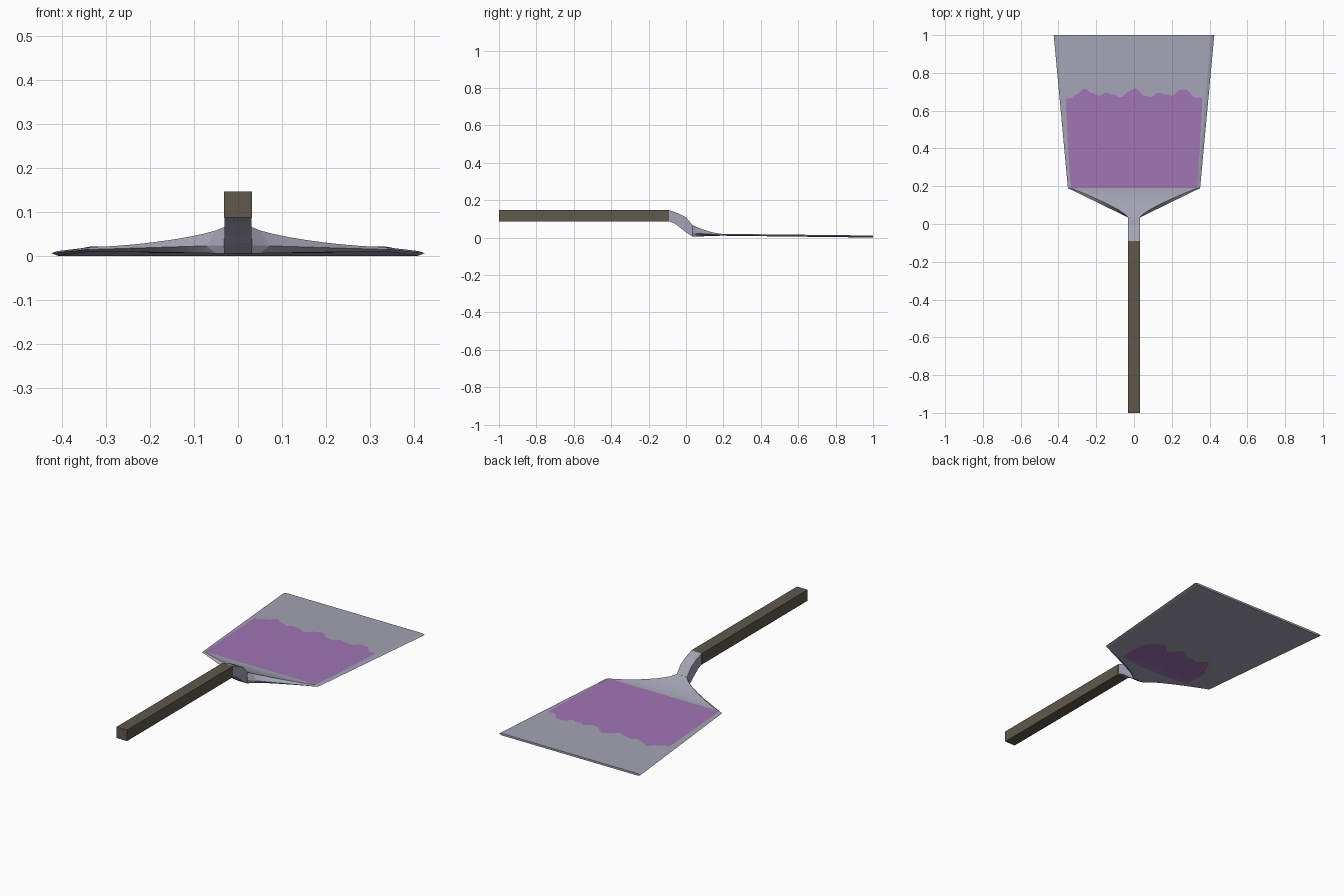
import bpy, bmesh, math

if "Cube" in bpy.data.objects:
    bpy.data.objects.remove(bpy.data.objects["Cube"])


def material(name, rgb):
    m = bpy.data.materials.new(name)
    m.diffuse_color = (*rgb, 1)
    m.use_nodes = True
    m.node_tree.nodes["Principled BSDF"].inputs["Base Color"].default_value = m.diffuse_color
    return m


steel = material("grey steel", (0.37, 0.37, 0.46))
wood = material("dark olive wood", (0.115, 0.10, 0.068))
paint = material("purple paint", (0.35, 0.18, 0.46))


def finish(name, bm, mat):
    bmesh.ops.remove_doubles(bm, verts=bm.verts, dist=1e-5)
    bmesh.ops.recalc_face_normals(bm, faces=bm.faces)
    me = bpy.data.meshes.new(name)
    bm.to_mesh(me)
    bm.free()
    me.materials.append(mat)
    ob = bpy.data.objects.new(name, me)
    bpy.context.collection.objects.link(ob)
    return ob


def loft(name, rings, mat):
    bm = bmesh.new()
    rows = [[bm.verts.new(p) for p in r] for r in rings]
    for a, b in zip(rows, rows[1:]):
        for i in range(len(a)):
            j = (i + 1) % len(a)
            bm.faces.new((a[i], a[j], b[j], b[i]))
    bm.faces.new(rows[0])
    bm.faces.new(rows[-1])
    return finish(name, bm, mat)


def bar_ring(yt, zt, yb, zb, w=0.031):
    return [(-w, yb, zb), (w, yb, zb), (w, yt, zt), (-w, yt, zt)]


# square handle and bent neck
loft("handle", [bar_ring(y, 0.147, y, 0.087, 0.032) for y in (-1, -0.09)], wood)
loft("neck", [bar_ring(*p) for p in (
    (-0.09, 0.147, -0.09, 0.087), (-0.045, 0.131, -0.06, 0.075),
    (0.0, 0.108, -0.02, 0.045), (0.012, 0.094, 0.0, 0.028),
    (0.036, 0.066, 0.036, 0.005))], steel)

Y0, Y1 = 0.035, 0.19


def heights(y):
    """Top, edge and bottom height of the blade at y."""
    if y < Y1:
        s = (y - Y0) / (Y1 - Y0)
        return 0.02 + 0.046 * (1 - s) ** 1.5, 0.024 - 0.01 * s, 0.005 + 0.005 * s
    t = (y - Y1) / (1 - Y1)
    return 0.02 - 0.009 * t, 0.014 - 0.008 * t, 0.01 - 0.01 * t


def blade_ring(y):
    top, edge, bottom = heights(y)
    if y < Y1:
        s = (y - Y0) / (Y1 - Y0)
        w, wi = 0.032 + 0.318 * s, 0.03 + 0.305 * s ** 1.3
    else:
        t = (y - Y1) / (1 - Y1)
        w, wi = 0.35 + 0.075 * t, 0.335 + 0.075 * t
    return [(-wi, y, bottom), (wi, y, bottom), (w, y, edge),
            (wi, y, top), (-wi, y, top), (-w, y, edge)]


# flared shoulder and thin tapering blade
ys = [Y0 + (Y1 - Y0) * i / 8 for i in range(8)] + [Y1, 1.0]
blade = loft("blade", [blade_ring(y) for y in ys], steel)


def paint_patch(name, columns, z_of):
    """Thin sheet; each column is a list of (x, y) points."""
    bm = bmesh.new()
    rows = [[bm.verts.new((x, y, z_of(y))) for x, y in c] for c in columns]
    for a, b in zip(rows, rows[1:]):
        for i in range(len(a) - 1):
            bm.faces.new((a[i], b[i], b[i + 1], a[i + 1]))
    bmesh.ops.solidify(bm, geom=bm.faces[:], thickness=0.0006)
    return finish(name, bm, paint)


# paint on the top, with a wavy front edge
N = 60
cols = []
for i in range(N + 1):
    u = -1 + 2 * i / N
    end = (0.69 + 0.014 * math.cos(u * 17) + 0.012 * math.cos(u * 9.5)
           + 0.004 * math.sin(u * 41))
    if abs(u) > 0.97:
        end -= 0.012
    cols.append([(u * (0.332 + 0.03 * k ** 0.7), 0.191 + (end - 0.191) * k)
                 for k in (0, 0.1, 0.5, 1)])
paint_patch("top_paint", cols, lambda y: heights(y)[0] + 0.0012)

# smaller smear on the underside
cols = []
for i in range(31):
    u = -1 + 2 * i / 30
    end = 0.39 + 0.02 * math.cos(u * 9) + 0.01 * math.sin(u * 15) - 0.06 * u ** 6
    cols.append([(u * 0.22, y) for y in (0.15 + 0.02 * u * u, Y1, end)])
paint_patch("underside_paint", cols, lambda y: heights(y)[2] - 0.0012)

# soften the shoulder, keep sharp edges
bpy.context.view_layer.objects.active = blade
blade.select_set(True)
bpy.ops.object.shade_smooth_by_angle(angle=math.radians(12))
